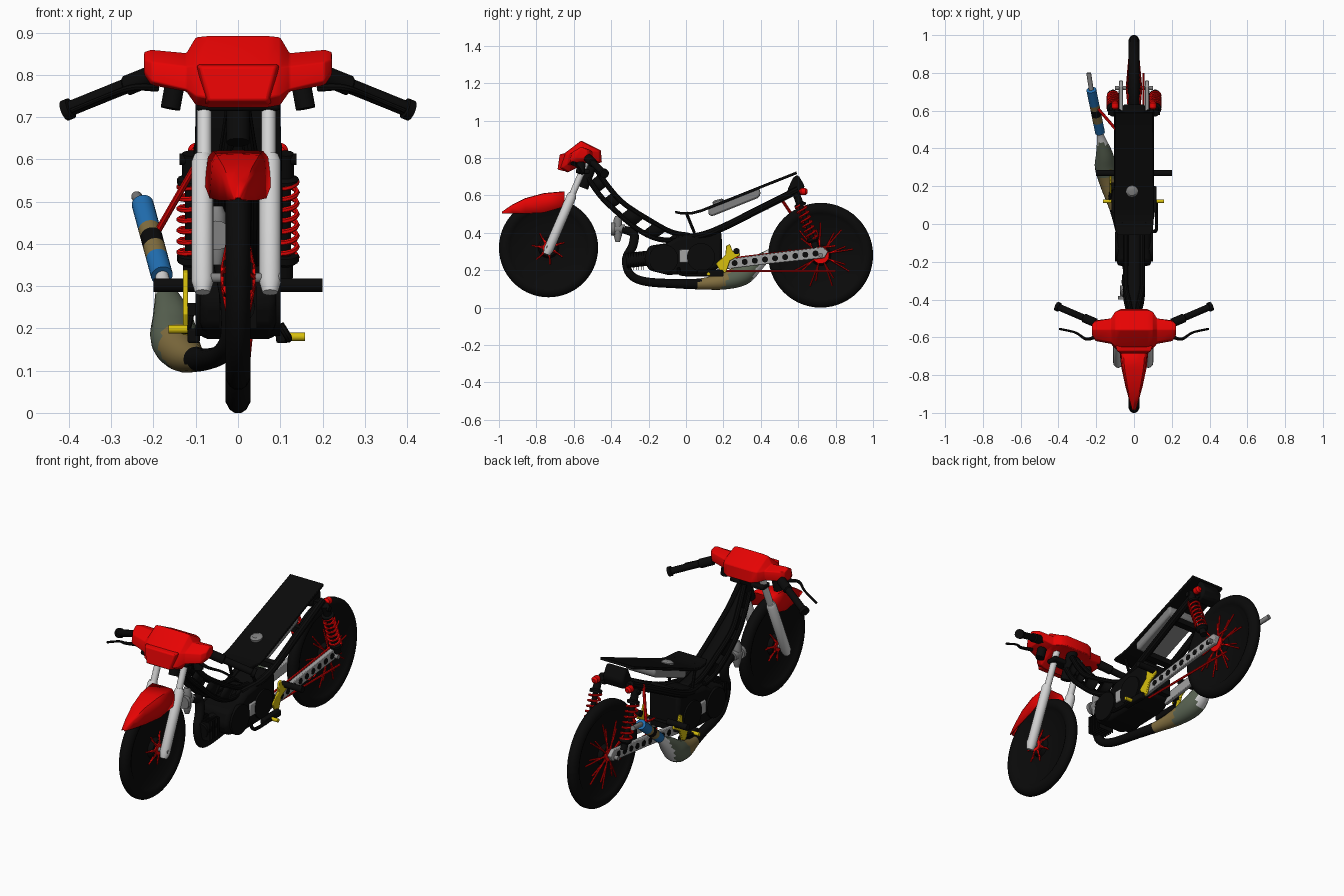
import bpy, bmesh, math
from mathutils import Vector, Quaternion

if "Cube" in bpy.data.objects:
    bpy.data.objects.remove(bpy.data.objects["Cube"])

def mat(name, r, g, b):
    m = bpy.data.materials.new(name)
    m.diffuse_color = (r, g, b, 1)
    m.use_nodes = True
    m.node_tree.nodes["Principled BSDF"].inputs["Base Color"].default_value = m.diffuse_color
    return m

BLACK = mat("black", .003, .003, .003)
RED = mat("red", .83, .001, .001)
SILVER = mat("silver", .65, .65, .65)
LIGHT = mat("swingarm grey", .36, .36, .36)
GREY = mat("mid grey", .22, .22, .22)
YELLOW = mat("yellow", .68, .52, .004)
OLIVE = mat("olive green", .1, .125, .085)
TAN = mat("tan", .22, .155, .05)
BLUE = mat("blue", .015, .16, .45)

def build(name, verts, faces, mats, bevel=0, solid=0, angle=35):
    me = bpy.data.meshes.new(name)
    me.from_pydata([tuple(v) for v in verts], [], faces)
    bm = bmesh.new()
    bm.from_mesh(me)
    bmesh.ops.recalc_face_normals(bm, faces=bm.faces)
    bm.to_mesh(me)
    bm.free()
    for m in mats if isinstance(mats, list) else [mats]:
        me.materials.append(m)
    me.shade_smooth()
    me.set_sharp_from_angle(angle=math.radians(angle))
    ob = bpy.data.objects.new(name, me)
    bpy.context.collection.objects.link(ob)
    if bevel:
        b = ob.modifiers.new("bevel", 'BEVEL')
        b.width, b.segments = bevel, 2
    if solid:
        ob.modifiers.new("thickness", 'SOLIDIFY').thickness = solid
    return ob

def loft(name, rings, mats, closed=True, caps=True, **kw):
    n = len(rings[0])
    verts = [p for ring in rings for p in ring]
    faces = [(i*n+j, i*n+(j+1) % n, (i+1)*n+(j+1) % n, (i+1)*n+j)
             for i in range(len(rings)-1) for j in range(n if closed else n-1)]
    if caps:
        faces += [tuple(range(n)), tuple(range(len(verts)-n, len(verts)))]
    return build(name, verts, faces, mats, **kw)

def tube(name, pts, r, mats, n=12, rings_mat=None):
    pts = [Vector(p) for p in pts]
    rs = r if isinstance(r, list) else [r]*len(pts)
    rings, prev, u = [], None, None
    for i, p in enumerate(pts):
        t = (pts[min(i+1, len(pts)-1)] - pts[max(i-1, 0)]).normalized()
        u = t.orthogonal().normalized() if prev is None else prev.rotation_difference(t) @ u
        prev = t
        rings.append([p + Quaternion(t, 2*math.pi*k/n) @ u * rs[i] for k in range(n)])
    ob = loft(name, rings, mats)
    if rings_mat:
        for f in ob.data.polygons:
            if f.index < (len(pts)-1)*n:
                f.material_index = rings_mat[f.index//n]
    return ob

def curve(pts, steps=5):
    # smooth path through control points (x, y, z, radius)
    out, P = [], [Vector(p) for p in pts]
    P = [2*P[0]-P[1]] + P + [2*P[-1]-P[-2]]
    for i in range(1, len(P)-2):
        a, b, c, d = P[i-1:i+3]
        for s in range(steps):
            t = s/steps
            out.append(.5*(2*b + (c-a)*t + (2*a-5*b+4*c-d)*t*t + (3*b-a-3*c+d)*t**3))
    return out + [P[-2]]

def pipe(name, pts, mats, n=14):
    c = curve(pts)
    return tube(name, [v[:3] for v in c], [v[3] for v in c], mats, n)

def plate(name, prof, x0, x1, m, bevel=0):
    return loft(name, [[(x, y, z) for y, z in prof] for x in (x0, x1)], m, bevel=bevel)

def disc(name, y, z, r, x0, x1, m, n=24):
    return tube(name, [(x0, y, z), (x1, y, z)], r, m, n)

def box(name, x0, x1, y0, y1, z0, z1, m, bevel=0):
    return plate(name, [(y0, z0), (y1, z0), (y1, z1), (y0, z1)], x0, x1, m, bevel)

# wheels: tyre with solid inner disc, hub and red spokes
def wheel(name, y, z, R, spoke, count):
    prof = [(-.034, .02), (-.034, .045), (-.01, .055), (-.01, R-.07), (-.022, R-.055),
            (-.029, R-.04), (-.029, R-.025), (-.02, R-.008), (-.008, R)]
    prof += [(-x, r) for x, r in reversed(prof)]
    rings = [[(x, y+r*math.cos(a), z+r*math.sin(a)) for x, r in prof]
             for a in [2*math.pi*k/56 for k in range(57)]]
    loft(name+"_tyre", rings, BLACK, closed=False, caps=False, angle=60)
    disc(name+"_axle", y, z, .012, -.1, .1, GREY, 12)
    for s in (-1, 1):
        disc(name+"_hub", y, z, .03, s*.03, s*.042, RED, 16)
        for k in range(count):
            a, b = 2*math.pi*(k+.25*s)/count, .25*(-1)**k
            L = spoke*(1 if k % 2 else .8)
            tube(name+"_spoke", [(s*.038, y+.02*math.cos(a), z+.02*math.sin(a)),
                 (s*.024, y+L*math.cos(a+b), z+L*math.sin(a+b))], .0045, RED, 5)

wheel("front_wheel", -.735, .32, .265, .09, 14)
wheel("rear_wheel", .72, .28, .28, .175, 18)

# fork legs, clamps and steering stem
for s in (-1, 1):
    x = s*.08-.004
    tube("fork_lower", [(x, -.745, .285), (x, -.735, .31), (x, -.612, .595), (x, -.606, .61)],
         [.018, .026, .026, .02], SILVER, 16)
    tube("fork_upper", [(x*.95, -.61, .6), (x*.95, -.52, .81)], .0175, SILVER, 14)
for y, z in ((-.55, .715), (-.52, .79)):
    box("fork_clamp", -.1, .1, y-.03, y+.035, z, z+.025, BLACK, .008)
tube("steering_stem", [(0, -.55, .64), (0, -.48, .82)], .028, BLACK)

# front mudguard: flat topped, flared skirts
fender = [(-.985, .008, .512, .504), (-.93, .022, .55, .503), (-.86, .038, .585, .503),
          (-.76, .056, .612, .508), (-.65, .066, .622, .54)]
loft("front_mudguard", [[(-w*1.2, y, b), (-w*1.08, y, t-(t-b)*.2), (-w*.9, y, t-.002), (0, y, t),
     (w*.9, y, t-.002), (w*1.08, y, t-(t-b)*.2), (w*1.2, y, b)] for y, w, t, b in fender],
     RED, closed=False, caps=False, solid=.005, angle=45)

# handlebar cowl: sections from the middle outwards, mirrored
mid = [(-.675, .745), (-.65, .825), (-.56, .893), (-.455, .84), (-.45, .775), (-.54, .77), (-.635, .722)]
edge = [(-.66, .75), (-.645, .82), (-.56, .89), (-.465, .835), (-.465, .78), (-.54, .775), (-.625, .727)]
neck = [(-.635, .765), (-.625, .82), (-.56, .852), (-.5, .835), (-.5, .785), (-.55, .78), (-.615, .76)]
wing = [(-.62, .785), (-.61, .83), (-.56, .86), (-.515, .845), (-.51, .8), (-.55, .78), (-.6, .775)]
tip = [(-.59, .81), (-.585, .835), (-.56, .855), (-.53, .845), (-.53, .815), (-.55, .8), (-.58, .8)]
half = [(.07, mid), (.1, edge), (.122, neck), (.205, wing), (.222, tip)]
secs = [(-x, p) for x, p in reversed(half)] + half
loft("handlebar_cowl", [[(x, y, z) for y, z in p] for x, p in secs], RED, bevel=.004, angle=50)
loft("headlamp_panel", [[(-.1, -.645, .825), (.1, -.645, .825), (.078, -.645, .728), (-.078, -.645, .728)],
     [(-.09, -.675, .82), (.09, -.675, .82), (.07, -.687, .738), (-.07, -.687, .738)]], RED, bevel=.006)

# handlebars with grips, levers and switches
for s in (-1, 1):
    a, b = Vector((s*.2, -.525, .8)), Vector((s*.41, -.435, .715))
    at = lambda t: a.lerp(b, t)
    tube("handlebar", [(0, -.55, .81), a, at(.3)], .012, BLACK)
    tube("grip", [at(.02), at(.3), at(.32), at(.92), at(.93), at(1)],
         [.024, .024, .018, .018, .025, .025], BLACK, 14)
    tube("switch_box", [(s*.15, -.56, .775), (s*.16, -.565, .72)], .024, BLACK)
    pipe("lever", [(s*.19, -.59, .77, .01), (s*.25, -.61, .77, .008), (s*.31, -.575, .75, .006),
                   (s*.395, -.555, .715, .006)], BLACK, 8)

# main frame: webbed spars joined by wide rungs
up = [(-.48, .74), (-.41, .64), (-.33, .555), (-.2, .47), (-.08, .405), (.02, .385)]
low = [(-.53, .7), (-.46, .6), (-.38, .52), (-.26, .42), (-.14, .365), (.02, .36)]
wide = lambda t: .014+.03*min(t/2, 1)
for spar in (up, low):
    c = curve([(wide(i), y, z, .012) for i, (y, z) in enumerate(spar)])
    loft("frame_web", [[(-v.x, v.y, v.z), (v.x, v.y, v.z)] for v in c], BLACK, closed=False, caps=False, solid=.012)
    for s in (-1, 1):
        tube("frame_spar", [(s*v.x, v.y, v.z) for v in c], .014, BLACK, 10)
for s in (-1, 1):
    for i in range(5):
        def rail(q, t):
            return [(s*wide(i+t), q[i][0]+(q[i+1][0]-q[i][0])*t, q[i][1]+(q[i+1][1]-q[i][1])*t)]
        build("frame_gusset", rail(up, .25)+rail(up, .85)+rail(low, .85)+rail(low, .25), [(0, 1, 2, 3)], BLACK, solid=.01)
    # rear frame rails
    pipe("rear_rail", [(s*.05, -.05, .37, .018), (s*.075, .08, .385, .02), (s*.085, .2, .43, .02),
                       (s*.085, .4, .53, .02), (s*.085, .6, .63, .02)], BLACK, 10)
    tube("seat_strut", [(s*.06, 0, .51), (s*.07, .045, .4)], .008, BLACK, 8)
for y, z in ((.2, .43), (.42, .54), (.58, .62)):
    box("rail_crossbar", -.085, .085, y-.02, y+.02, z-.015, z+.015, BLACK)

# seat, tail block, tank and filler cap
seat = [(-.06, .085, .518), (-.03, .1, .512), (.03, .105, .512), (.08, .105, .525), (.59, .1, .728)]
loft("seat", [[(-w, y, z), (w, y, z), (w, y+.004, z-.014), (-w, y+.004, z-.014)] for y, w, z in seat],
     BLACK, bevel=.003)
plate("tail_block", [(.54, .625), (.575, .7), (.6, .71), (.635, .65), (.62, .605), (.57, .59)], -.06, .06, BLACK, .012)
plate("fuel_tank", [(.12, .495), (.14, .488), (.39, .588), (.4, .61), (.39, .642), (.14, .543), (.12, .535)],
      -.09, .09, GREY, .015)
tube("filler_cap", [(-.01, .18, .54), (-.01, .172, .57), (-.01, .17, .578)], [.032, .032, .02], GREY, 20)

# engine case, side covers and fittings
plate("engine_case", [(-.2, .2), (-.225, .26), (-.2, .33), (-.1, .345), (-.05, .375), (.19, .41), (.195, .22),
                      (.1, .18), (-.1, .175)], -.09, .09, BLACK, .018)
for s in (-1, 1):
    disc("crank_cover", -.12, .26, .078, s*.06, s*.1, BLACK, 28)
    disc("clutch_cover", .08, .27, .075, s*.06, s*.1, BLACK, 28)
    box("case_panel", s*.08, s*.098, -.035, .03, .24, .31, LIGHT, .006)
    plate("lower_bracket", [(.06, .165), (.2, .165), (.2, .2), (.06, .2)], s*.09, s*.12, BLACK, .006)
tube("cylinder", [(0, -.2, .265), (0, -.32, .25)], .04, BLACK, 16)
for i in range(7):
    y = -.225-.014*i
    box("cooling_fin", -.045, .045, y-.0015, y+.0015, .2, .3, BLACK)

# carburettor
tube("carburettor_body", [(-.05, -.4, .42), (-.05, -.38, .42), (-.05, -.38, .42), (-.05, -.325, .42)],
     [.035, .035, .024, .024], GREY, 14)
tube("carburettor_slide", [(-.05, -.365, .35), (-.05, -.365, .385), (-.05, -.365, .47), (-.05, -.365, .49)],
     [.012, .022, .022, .014], GREY, 14)

# exhaust: black header, painted chamber, banded silencer
ex = pipe("exhaust_pipe", [(-.045, -.34, .42, .02), (-.04, -.28, .395, .024), (-.03, -.285, .33, .024),
    (-.02, -.32, .26, .022), (-.02, -.3, .18, .022), (-.04, -.22, .14, .023), (-.07, -.05, .128, .025),
    (-.1, .08, .127, .03), (-.13, .2, .142, .046), (-.15, .3, .175, .057), (-.157, .37, .23, .045),
    (-.175, .46, .3, .02), (-.182, .5, .335, .015)], [BLACK, TAN, OLIVE, SILVER], 18)
for f in ex.data.polygons:
    y = f.center.y - .5*(f.center.z-.15)
    f.material_index = 0 if y < .08 else 1 if y < .22 else 2 if y < .35 else 3
A, B = Vector((-.18, .485, .325)), Vector((-.226, .71, .495))
cuts = [0, .25, .4, .55, .65, 1]
tube("silencer", [A.lerp(B, t) for t in cuts], .026, [BLUE, TAN, BLACK], 18, [0, 1, 2, 1, 0])
tube("silencer_tip", [B, (-.24, .8, .512)], .013, GREY)
tube("silencer_bracket", [(-.095, .5, .595), (-.19, .61, .43)], .008, RED, 8)

# swingarm with dark lightening holes, shocks
for s in (-1, 1):
    plate("swingarm", [(.17, .2), (.19, .255), (.45, .29), (.73, .325), (.76, .3), (.74, .265), (.45, .235)],
          s*.058, s*.08, LIGHT, .004)
    for i in range(9):
        disc("swingarm_hole", .26+.054*i, .238+.0064*i, .016, s*.079, s*.082, BLACK, 14)
    top, bot = Vector((s*.112, .585, .62)), Vector((s*.112, .695, .32))
    L = lambda t: top.lerp(bot, t)
    tube("shock_top", [L(.02), L(.2), L(.22), L(.26)], [.02, .02, .032, .032], BLACK, 14)
    tube("shock_rod", [L(.2), L(.9)], .014, BLACK)
    tube("shock_bottom", [L(.82), L(.87), L(.9), L(1)], [.032, .032, .018, .018], BLACK, 14)
    d = (bot-top).normalized()
    e = Vector((1, 0, 0))
    g = d.cross(e)
    tube("shock_spring", [L(.24+.6*k/84) + .028*(e*math.cos(k*math.pi/6) + g*math.sin(k*math.pi/6))
                          for k in range(85)], .0065, RED, 6)
    disc("shock_bolt", .59, .6, .014, s*.07, s*.138, BLACK, 12)
    tube("rear_reflector", [(s*.1, .605, .62), (s*.1, .615, .62), (s*.1, .64, .62), (s*.1, .65, .62)],
         [.01, .019, .019, .01], RED)
    # yellow footrest hangers, black footrests
    x = .085 if s > 0 else -.13
    plate("footrest_hanger", [(.16, .235), (.19, .18), (.215, .19), (.235, .25), (.29, .28), (.28, .315),
                              (.25, .3), (.235, .34), (.215, .33), (.21, .28)], x, x+.012, YELLOW, .003)
    tube("footrest", [(s*.08, .27, .302), (s*.2+.0*s, .27, .302)], .017, BLACK)
box("footrest_beam", -.12, .09, .18, .22, .23, .26, BLACK)

# chain, sprocket, gear pedal and brake pedal
for z0, z1 in ((.195, .195), (.255, .33)):
    tube("chain", [(.05, .18, z0), (.05, .8, z1)], .006, RED, 6)
disc("rear_sprocket", .72, .28, .045, .044, .052, RED, 28)
pipe("gear_pedal", [(.1, -.04, .21, .009), (.118, -.03, .18, .009), (.118, .05, .175, .009), (.118, .125, .18, .009)], BLACK, 8)
tube("gear_pedal_toe", [(.11, .12, .18), (.158, .12, .18)], .01, YELLOW)
pipe("brake_pedal", [(-.11, .2, .25, .009), (-.12, .18, .2, .009), (-.13, .12, .195, .009)], BLACK, 8)
tube("brake_pedal_toe", [(-.12, .12, .198), (-.165, .12, .198)], .01, YELLOW)
